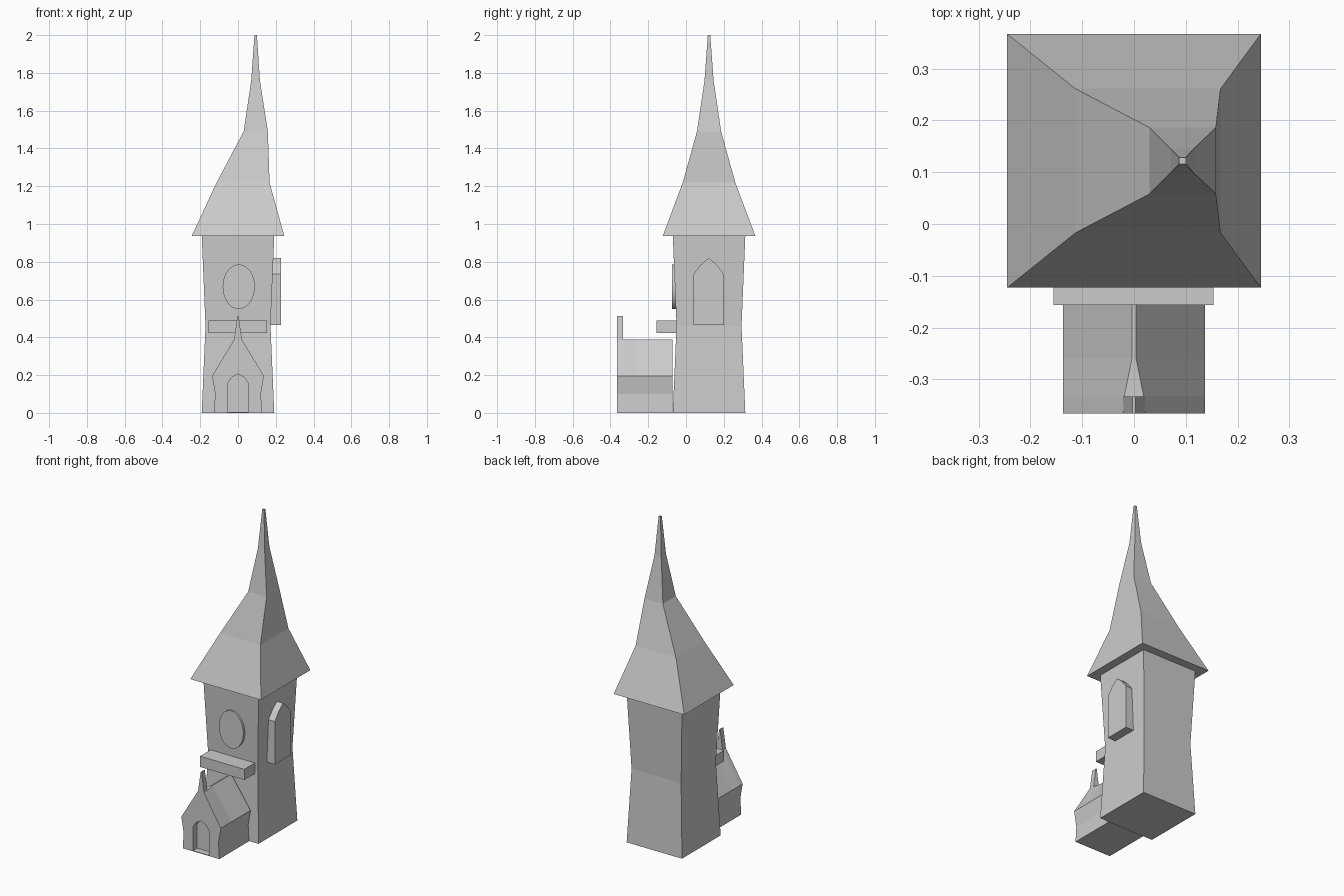
import bpy, bmesh, math

if "Cube" in bpy.data.objects:
    bpy.data.objects.remove(bpy.data.objects["Cube"])


def loft(name, rings):
    """Bridge equal-length rings of points and cap both ends."""
    bm = bmesh.new()
    loops = [[bm.verts.new(p) for p in ring] for ring in rings]
    n = len(loops[0])
    for a, b in zip(loops, loops[1:]):
        for i in range(n):
            j = (i + 1) % n
            bm.faces.new((a[i], a[j], b[j], b[i]))
    bm.faces.new(loops[0])
    bm.faces.new(loops[-1])
    bmesh.ops.recalc_face_normals(bm, faces=bm.faces)
    me = bpy.data.meshes.new(name)
    bm.to_mesh(me)
    bm.free()
    ob = bpy.data.objects.new(name, me)
    bpy.context.collection.objects.link(ob)
    return ob


def rect(x0, x1, y0, y1, z):
    return [(x0, y0, z), (x1, y0, z), (x1, y1, z), (x0, y1, z)]


def mirrored(half):
    """Close a right-hand (u, z) half profile across u = 0."""
    return half + [(-u, z) for u, z in reversed(half) if u > 0]


def along_y(profile, y):
    return [(u, y, z) for u, z in profile]


CY = 0.122  # tower centre in y

# Pinched tower walls
loft("tower", [rect(-h, h, CY - h, CY + h, z)
               for h, z in ((0.192, 0), (0.172, 0.46), (0.192, 0.94))])

# Crooked spire: left, right, half depth, height
loft("spire_roof", [rect(l, r, CY - d, CY + d, z) for l, r, d, z in (
    (-0.245, 0.245, 0.245, 0.937),
    (-0.113, 0.167, 0.139, 1.22),
    (0.030, 0.158, 0.064, 1.49),
    (0.070, 0.116, 0.024, 1.76),
    (0.087, 0.100, 0.0065, 2.0))])

# Entrance porch, ridge narrowing towards the tower
porch = loft("porch", [
    along_y(mirrored([(0.127, 0), (0.121, 0.1), (0.137, 0.196), (r, 0.388)]), y)
    for y, r in ((-0.366, 0.021), (-0.333, 0.019), (-0.26, 0.004), (-0.072, 0.004))])

# Pointed finial over the porch gable
loft("porch_finial", [rect(-h, h, -0.366, -0.333, z)
                      for h, z in ((0.021, 0.385), (0.003, 0.512))])

# Recessed arched doorway
door = mirrored([(0.056, 0.004), (0.056, 0.155), (0.034, 0.187), (0, 0.206)])
cutter = loft("doorway_cutter", [along_y(door, y) for y in (-0.45, -0.325)])
cutter.hide_render = True
cutter.hide_viewport = True
cut = porch.modifiers.new("doorway", 'BOOLEAN')
cut.operation = 'DIFFERENCE'
cut.solver = 'EXACT'
cut.object = cutter

# Balcony ledge
loft("balcony", [rect(-0.155, 0.153, -0.156, -0.04, z) for z in (0.423, 0.49)])

# Oval clock face
oval = [(0.004 + 0.085 * math.cos(t), 0.668 + 0.118 * math.sin(t))
        for t in (2 * math.pi * i / 32 for i in range(32))]
clock = loft("clock_face", [along_y(oval, y) for y in (-0.074, -0.045)])
bpy.context.view_layer.objects.active = clock
clock.select_set(True)
bpy.ops.object.shade_smooth_by_angle(angle=math.radians(30))

# Arched side window
arch = mirrored([(0.08, 0.465), (0.08, 0.735), (0.042, 0.785), (0, 0.82)])
loft("side_window", [[(x, CY - 0.002 + u, z) for u, z in arch] for x in (0.16, 0.228)])
